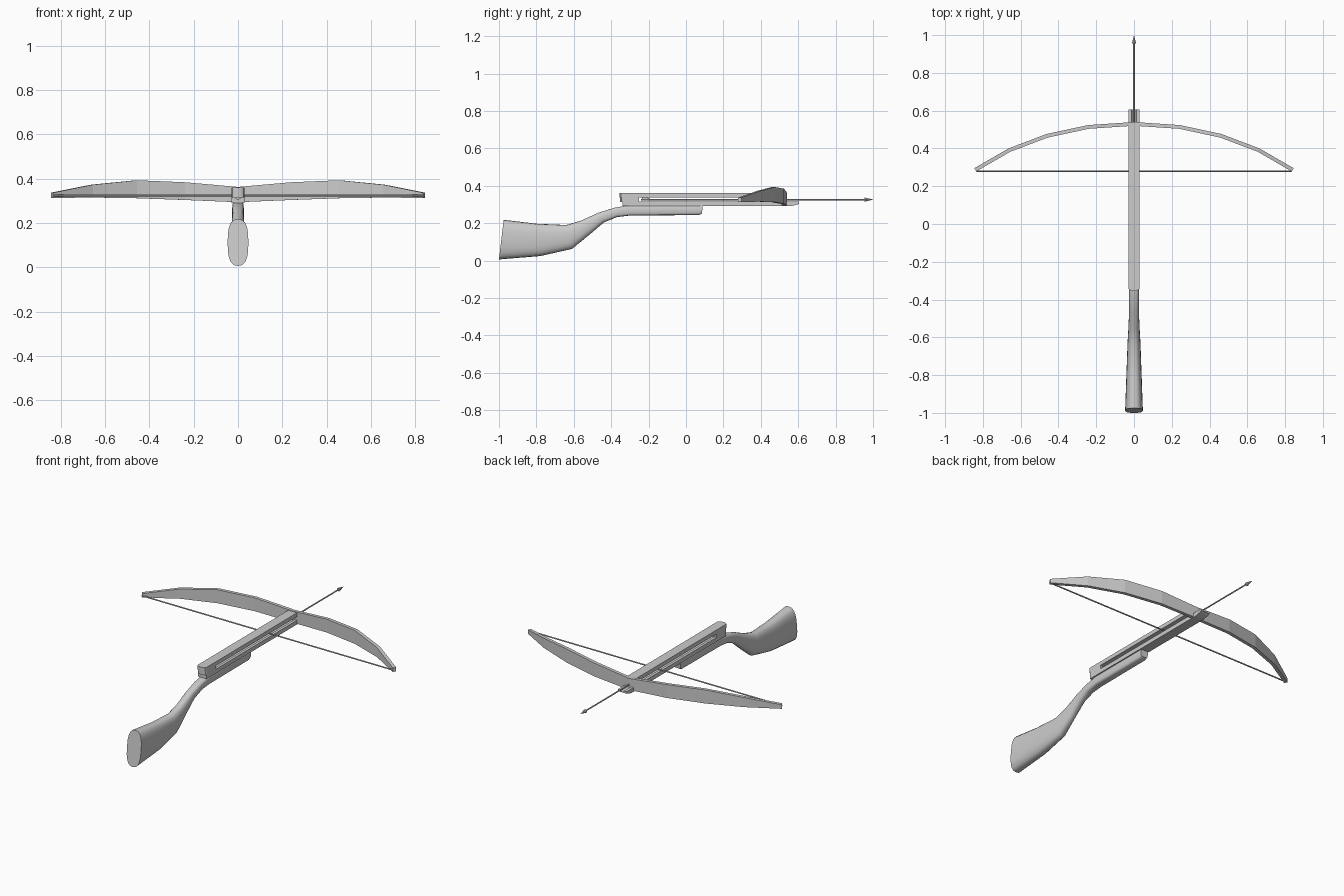
import bpy, bmesh
from math import cos, sin, pi, copysign
from mathutils import Vector, Matrix

old = bpy.data.objects.get("Cube")
if old:
    bpy.data.objects.remove(old, do_unlink=True)

grey = bpy.data.materials.new("plain_grey")
grey.use_nodes = True
grey.diffuse_color = (0.6, 0.6, 0.6, 1)
grey.node_tree.nodes["Principled BSDF"].inputs["Base Color"].default_value = (0.6, 0.6, 0.6, 1)


def finish(name, bm, smooth=False):
    bmesh.ops.recalc_face_normals(bm, faces=bm.faces)
    mesh = bpy.data.meshes.new(name)
    bm.to_mesh(mesh)
    bm.free()
    obj = bpy.data.objects.new(name, mesh)
    bpy.context.collection.objects.link(obj)
    mesh.materials.append(grey)
    if smooth:
        bpy.ops.object.select_all(action='DESELECT')
        obj.select_set(True)
        bpy.context.view_layer.objects.active = obj
        bpy.ops.object.shade_smooth_by_angle(angle=0.7)
    return obj


def loft(name, rings, smooth=False):
    """Skin closed rings of equal length and cap both ends."""
    bm = bmesh.new()
    loops = [[bm.verts.new(p) for p in ring] for ring in rings]
    n = len(loops[0])
    for a, b in zip(loops, loops[1:]):
        for i in range(n):
            j = (i + 1) % n
            bm.faces.new((a[i], a[j], b[j], b[i]))
    bm.faces.new(loops[0])
    bm.faces.new(loops[-1])
    return finish(name, bm, smooth)


def rod(name, start, end, r1, r2, sides=8):
    a, b = Vector(start), Vector(end)
    turn = (b - a).to_track_quat('Z', 'Y').to_matrix().to_4x4()
    bm = bmesh.new()
    bmesh.ops.create_cone(bm, cap_ends=True, segments=sides, radius1=r1, radius2=r2,
                          depth=(b - a).length,
                          matrix=Matrix.Translation((a + b) / 2) @ turn)
    return finish(name, bm, True)


def stock_ring(yt, zt, yb, zb, w, power):
    """Rounded section between a top point and a bottom point."""
    ring = []
    for i in range(20):
        a = 2 * pi * i / 20
        c, s = cos(a), sin(a)
        x = w * copysign(abs(c) ** power, c)
        t = 0.5 + 0.5 * copysign(abs(s) ** power, s)
        ring.append((x, yb + (yt - yb) * t, zb + (zt - zb) * t))
    return ring


# Shoulder stock: top y, top z, bottom y, bottom z, half width, squareness
stock = [
    (-0.975, 0.218, -1.0, 0.006, 0.047, 0.75),
    (-0.80, 0.197, -0.78, 0.024, 0.040, 0.75),
    (-0.64, 0.19, -0.61, 0.062, 0.034, 0.8),
    (-0.56, 0.214, -0.52, 0.135, 0.029, 0.85),
    (-0.47, 0.255, -0.44, 0.203, 0.026, 0.8),
    (-0.38, 0.283, -0.37, 0.232, 0.026, 0.65),
    (-0.30, 0.296, -0.30, 0.241, 0.026, 0.5),
    (0.07, 0.296, 0.07, 0.243, 0.026, 0.5),
    (0.09, 0.296, 0.085, 0.252, 0.025, 0.5),
]
loft("stock", [stock_ring(*s) for s in stock], True)


def slab(name, rear, front, z0, z1, half=0.029, round_rear=True):
    """Flat bar with a bowed rear end."""
    outline = [(half, front), (-half, front)]
    bow = 0.014 if round_rear else 0
    for i in range(7):
        a = pi * i / 6
        outline.append((-half * cos(a), rear + bow * (1 - sin(a))))
    return loft(name, [[(x, y, z) for x, y in outline] for z in (z0, z1)])


# Upper bar, rear spacer block and side walls of the lower rail
slab("upper_bar", -0.355, 0.525, 0.337, 0.361)
slab("rear_block", -0.352, -0.25, 0.314, 0.338)

# Lower rail: trough section, with an underside that rises at the nose
def trough(y, bottom):
    half, top = 0.029, 0.316
    arc = [(0.012 * cos(pi * i / 6), y, top - 0.009 * sin(pi * i / 6)) for i in range(7)]
    return [(-half, y, bottom), (half, y, bottom), (half, y, top)] + arc + [(-half, y, top)]


loft("lower_rail", [trough(-0.34, 0.291), trough(0.56, 0.291),
                    trough(0.59, 0.298), trough(0.605, 0.304)])

# Bow: x, y, bottom z, top z for one limb, mirrored to the other
limb = [
    (0, 0.53, 0.294, 0.363),
    (0.24, 0.514, 0.304, 0.384),
    (0.46, 0.467, 0.312, 0.393),
    (0.66, 0.391, 0.315, 0.373),
    (0.84, 0.287, 0.313, 0.337),
]
bow = [(-x, y, b, t) for x, y, b, t in limb[:0:-1]] + limb
rings = []
for i, (x, y, b, t) in enumerate(bow):
    p, q = bow[max(i - 1, 0)], bow[min(i + 1, len(bow) - 1)]
    d = Vector((q[0] - p[0], q[1] - p[1])).normalized() * 0.01
    rings.append([(x - d.y, y + d.x, b), (x + d.y, y - d.x, b),
                  (x + d.y, y - d.x, t), (x - d.y, y + d.x, t)])
loft("bow", rings)

# String and bolt
rod("string", (-0.835, 0.28, 0.324), (0.835, 0.28, 0.324), 0.004, 0.004)
rod("bolt_shaft", (0, -0.24, 0.326), (0, 0.965, 0.326), 0.004, 0.004)
rod("bolt_head", (0, 0.955, 0.326), (0, 1.0, 0.326), 0.011, 0.0005)

# Bolt vanes near the tail
for k in range(3):
    a = pi / 2 + k * 2 * pi / 3
    u, v = Vector((cos(a), 0, sin(a))), Vector((-sin(a), 0, cos(a))) * 0.0008
    side = [Vector((0, -0.235, 0.326)), Vector((0, -0.18, 0.326)),
            Vector((0, -0.205, 0.326)) + u * 0.01, Vector((0, -0.235, 0.326)) + u * 0.01]
    loft(f"bolt_vane_{k + 1}", [[p + v for p in side], [p - v for p in side]])
